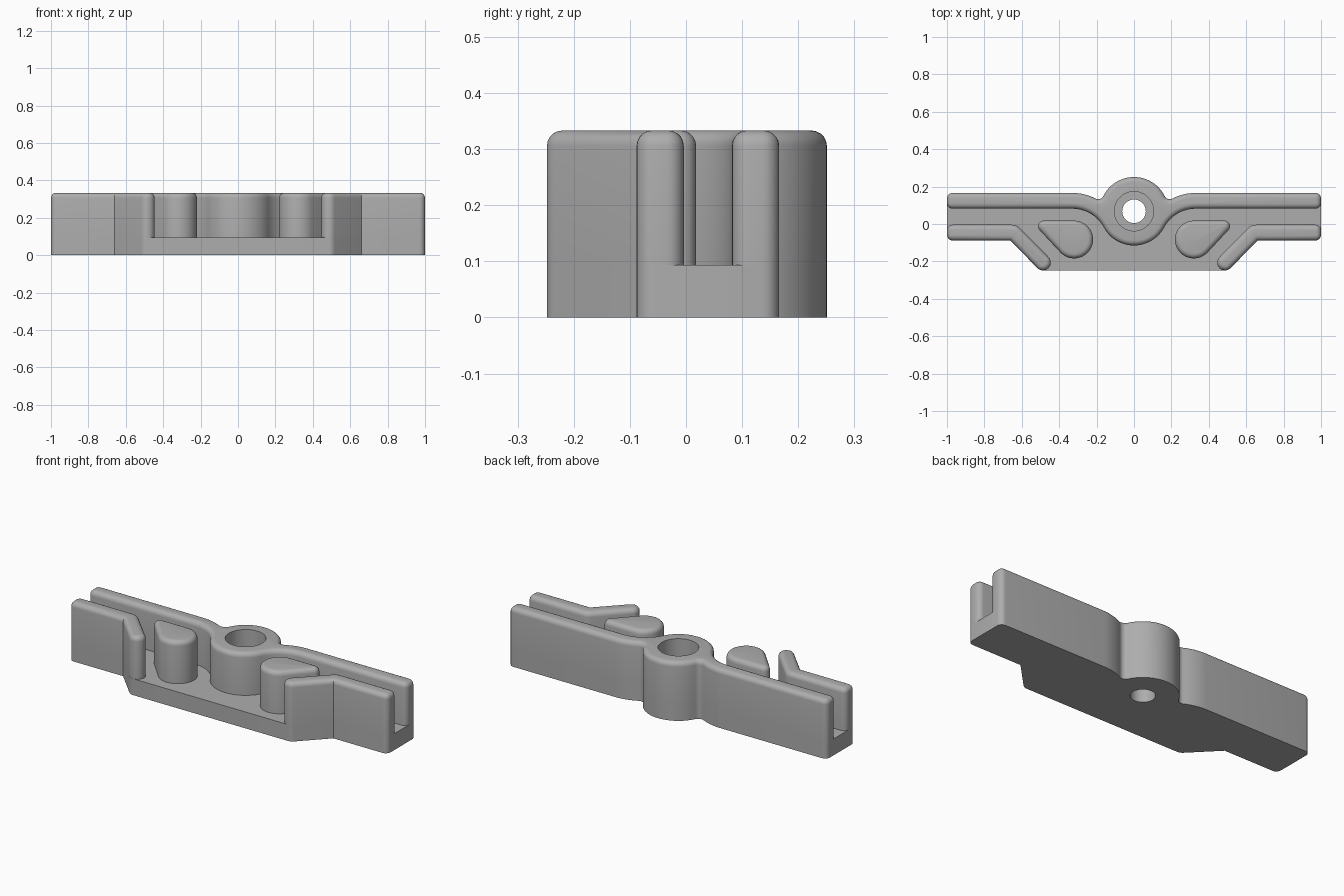
import bpy, bmesh
from math import sin, cos, tan, atan2, pi, radians
from mathutils import Vector

if "Cube" in bpy.data.objects:
    bpy.data.objects.remove(bpy.data.objects["Cube"])

FLOOR, TOP, ROUND = 0.093, 0.333, 0.027
BACK, BACK_IN, FRONT_IN, FRONT = 0.166, 0.082, -0.004, -0.088
BOSS, BOSS_R = Vector((0, 0.068)), 0.183
BEND, BEND_R = Vector((-0.33, -0.11)), 0.192
BEND_R2 = BEND_R + BACK - BACK_IN
NOTCH, NOTCH_R = Vector((-0.191, 0.1625)), 0.03
TIP, TIP_R = Vector((-0.487, -0.206)), 0.042

grey = bpy.data.materials.new("plain grey")
grey.use_nodes = True
grey.diffuse_color = (0.42, 0.42, 0.42, 1)
grey.node_tree.nodes["Principled BSDF"].inputs["Base Color"].default_value = grey.diffuse_color


def arc(centre, r, a0, a1, n=12):
    return [centre + r * Vector((cos(a), sin(a)))
            for a in (a0 + (a1 - a0) * i / n for i in range(n + 1))]


def heading(a, b):
    return atan2(b.y - a.y, b.x - a.x)


def fillet(a, corner, b, r, n=6):
    """Arc that rounds one corner of a path a - corner - b."""
    a, corner, b = Vector(a), Vector(corner), Vector(b)
    u, v = (a - corner).normalized(), (b - corner).normalized()
    half = u.angle(v) / 2
    centre = corner + (u + v).normalized() * r / sin(half)
    p, q = corner + u * r / tan(half), corner + v * r / tan(half)
    a0, a1 = heading(centre, p), heading(centre, q)
    a1 = a0 + (a1 - a0 + pi) % (2 * pi) - pi
    return arc(centre, r, a0, a1, n)


def flip(points):
    return [Vector((-p.x, p.y)) for p in reversed(points)]


def prism(name, points, z0, z1, bevel=0):
    """Extrude an outline and round its top rim."""
    outline = []
    for p in points:
        if not outline or (p - outline[-1]).length > 0.0005:
            outline.append(p)
    if (outline[0] - outline[-1]).length < 0.0005:
        outline.pop()
    bm = bmesh.new()
    base = bm.faces.new([bm.verts.new((p.x, p.y, z0)) for p in outline])
    top = bmesh.ops.extrude_face_region(bm, geom=[base], use_keep_orig=True)["geom"]
    for v in top:
        if isinstance(v, bmesh.types.BMVert):
            v.co.z = z1
    bmesh.ops.recalc_face_normals(bm, faces=bm.faces)
    if bevel:
        rim = [e for e in bm.edges if all(v.co.z > z1 - 0.001 for v in e.verts)]
        bmesh.ops.bevel(bm, geom=rim, offset=bevel, segments=5, profile=0.5,
                        affect='EDGES', clamp_overlap=False)
    mesh = bpy.data.meshes.new(name)
    bm.to_mesh(mesh)
    bm.free()
    mesh.materials.append(grey)
    obj = bpy.data.objects.new(name, mesh)
    bpy.context.collection.objects.link(obj)
    return obj


def drill(obj, r):
    """Cut a round vertical hole on the boss axis."""
    cutter = prism("hole_cutter", arc(BOSS, r, 0, 2 * pi, 48), -0.1, 0.5)
    cutter.hide_render = True
    mod = obj.modifiers.new("hole", 'BOOLEAN')
    mod.operation, mod.solver, mod.object = 'DIFFERENCE', 'EXACT', cutter
    bpy.context.view_layer.objects.active = obj
    bpy.ops.object.modifier_apply(modifier=mod.name)
    bpy.data.objects.remove(cutter)


# Left half of the back edge: boss, small notch, sweeping bend, straight run
back_edge = (arc(BOSS, BOSS_R, pi / 2, heading(BOSS, NOTCH))
             + arc(NOTCH, NOTCH_R, heading(NOTCH, BOSS), heading(NOTCH, BEND), 8)
             + arc(BEND, BEND_R2, heading(BEND, NOTCH), pi / 2, 8)
             + fillet((0, BACK), (-1, BACK), (-1, 0), 0.03))

# Base plate with the through hole
base_half = (back_edge
             + fillet((-1, 0), (-1, FRONT), (0, FRONT), 0.03)
             + [Vector((-0.661, FRONT))]
             + arc(TIP, TIP_R, radians(225), radians(270), 6))
base_plate = prism("base_plate", base_half + flip(base_half), 0, FLOOR)
drill(base_plate, 0.063)

# Back wall with the round boss and its wider bore
wall_half = (back_edge
             + fillet((-1, BACK), (-1, BACK_IN), (0, BACK_IN), 0.03)
             + arc(BEND, BEND_R, pi / 2, heading(BEND, BOSS), 10)
             + arc(BOSS, BOSS_R, pi + heading(BEND, BOSS), 1.5 * pi))
back_wall = prism("back_wall_and_boss", wall_half + flip(wall_half), FLOOR, TOP, ROUND)
drill(back_wall, 0.105)

# Front wall with its slanted end
bend = Vector((-0.627, FRONT_IN))
front_wall = (fillet((0, FRONT_IN), (-1, FRONT_IN), (-1, -1), 0.03)
              + fillet((-1, 0), (-1, FRONT), (0, FRONT), 0.03)
              + [Vector((-0.661, FRONT))]
              + arc(TIP, TIP_R, radians(-135), radians(45), 14)
              + fillet(bend + Vector((1, -1)), bend, (-1, FRONT_IN), 0.06))

# Teardrop post: tangent hull of a large and a small circle
big, big_r, small, small_r = Vector((-0.32, -0.083)), 0.101, Vector((-0.483, -0.012)), 0.03
axis = heading(big, small)
spread = pi / 2 - atan2(big_r - small_r, ((big - small).length_squared - (big_r - small_r) ** 2) ** 0.5)
teardrop = (arc(small, small_r, axis - spread, axis + spread, 10)
            + arc(big, big_r, axis + spread, axis + 2 * pi - spread, 28))

for side, shape in (("right", lambda p: p), ("left", flip)):
    prism(side + "_front_wall", shape(front_wall), FLOOR, TOP, ROUND)
    prism(side + "_teardrop_post", shape(teardrop), FLOOR, TOP, ROUND)

# Smooth shading with sharp edges kept
bpy.ops.object.select_all(action='DESELECT')
for obj in bpy.context.collection.objects:
    if obj.type == 'MESH' and obj.data.materials and obj.data.materials[0] == grey:
        obj.select_set(True)
        bpy.context.view_layer.objects.active = obj
bpy.ops.object.shade_smooth_by_angle()
